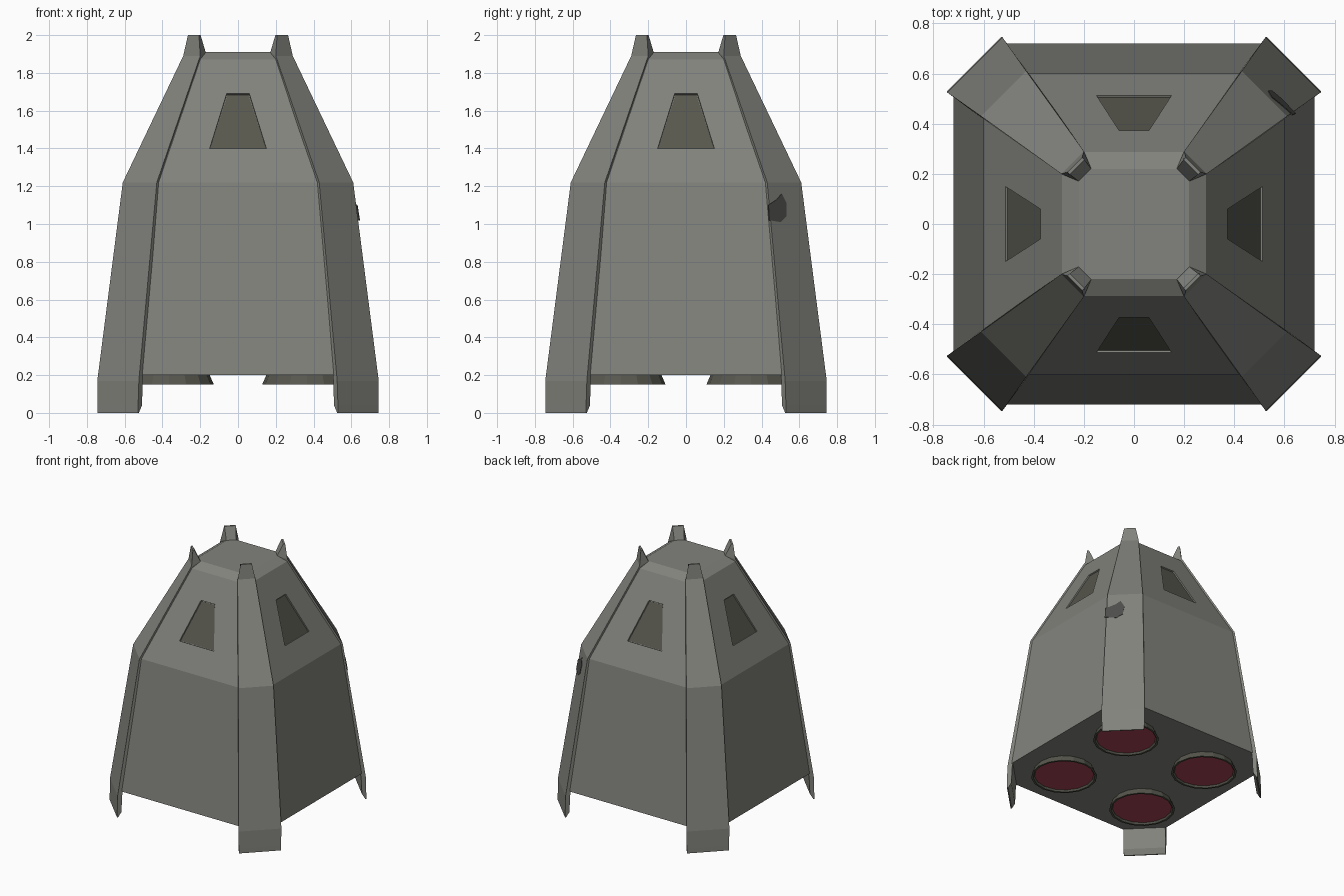
import bpy, bmesh, math
from mathutils import Vector, Matrix

if "Cube" in bpy.data.objects:
    bpy.data.objects.remove(bpy.data.objects["Cube"])


def material(name, rgb):
    m = bpy.data.materials.new(name)
    m.diffuse_color = (*rgb, 1)
    m.use_nodes = True
    m.node_tree.nodes["Principled BSDF"].inputs["Base Color"].default_value = m.diffuse_color
    return m


HULL = material("hull grey", (0.225, 0.225, 0.205))
GLASS = material("dark olive", (0.095, 0.095, 0.075))
RED = material("thruster red", (0.38, 0.06, 0.09))
PATCH = material("scorched grey", (0.075, 0.075, 0.07))


def make(name, bm, *mats):
    bmesh.ops.recalc_face_normals(bm, faces=bm.faces)
    me = bpy.data.meshes.new(name)
    bm.to_mesh(me)
    bm.free()
    for m in mats:
        me.materials.append(m)
    ob = bpy.data.objects.new(name, me)
    bpy.context.collection.objects.link(ob)
    return ob


def loft(bm, rings, cap=True):
    vs = [[bm.verts.new(p) for p in r] for r in rings]
    n = len(vs[0])
    for lo, hi in zip(vs, vs[1:]):
        for i in range(n):
            j = (i + 1) % n
            bm.faces.new((lo[i], lo[j], hi[j], hi[i]))
    if cap:
        bm.faces.new(vs[0][::-1])
        bm.faces.new(vs[-1])
    return vs


def turn(p, k):
    return Matrix.Rotation(k * math.pi / 2, 3, 'Z') @ Vector(p)


# Hull: square with cut corners, lofted through four heights
bm = bmesh.new()
loft(bm, [[turn(p, k) for k in range(4) for p in ((a, -b, z), (a, b, z))]
          for z, a, b in ((0.2, 0.72, 0.51), (1.22, 0.60, 0.42),
                          (1.87, 0.287, 0.20), (1.91, 0.22, 0.17))])
hull = make("hull", bm, HULL)


# Window outline on the sloping front face, pushed along the face normal
SLOPE = (0.60 - 0.287) / 0.65
NORMAL = Vector((0, -1, SLOPE)).normalized()


def window_ring(depth, shrink=0.0):
    pts = []
    for x, z in ((-0.15, 1.40), (0.15, 1.40), (0.06, 1.69), (-0.06, 1.69)):
        x -= math.copysign(shrink, x)
        z += shrink if z < 1.5 else -shrink
        pts.append(Vector((x, -(0.60 - (z - 1.22) * SLOPE), z)) + NORMAL * depth)
    return pts


# Recess each window into the hull
bm = bmesh.new()
for k in range(4):
    loft(bm, [[turn(p, k) for p in window_ring(d)] for d in (-0.014, 0.05)])
cutter = make("window_cutter", bm, HULL)
cutter.hide_render = True
mod = hull.modifiers.new("window recesses", 'BOOLEAN')
mod.operation = 'DIFFERENCE'
mod.solver = 'EXACT'
mod.object = cutter
bpy.context.view_layer.objects.active = hull
bpy.ops.object.modifier_apply(modifier=mod.name)
bpy.data.objects.remove(cutter)

# Window panes
for k, side in enumerate(("front", "right", "back", "left")):
    bm = bmesh.new()
    loft(bm, [[turn(p, k) for p in window_ring(d, 0.004)] for d in (-0.016, -0.008)])
    make(side + "_window", bm, GLASS)

# Corner legs: thin diagonal plates, (outer z, a, b, inner z, a, b)
LEG = ((0, 0.745, 0.53, 0, 0.738, 0.525),
       (0.04, 0.745, 0.529, 0.04, 0.722, 0.508),
       (0.17, 0.745, 0.525, 0.17, 0.717, 0.505),
       (1.22, 0.61, 0.43, 1.22, 0.588, 0.408),
       (1.89, 0.29, 0.20, 1.905, 0.22, 0.17),
       (2.0, 0.265, 0.207, 2.0, 0.256, 0.198))
for k, corner in enumerate(("back_right", "back_left", "front_left", "front_right")):
    bm = bmesh.new()
    loft(bm, [[turn(p, k) for p in ((a, b, z), (b, a, z), (d, c, w), (c, d, w))]
              for z, a, b, w, c, d in LEG])
    make(corner + "_leg", bm, HULL)

# Scorch mark: thin plate on the back right leg, given as (y, z)
bm = bmesh.new()
mark = ((0.44, 1.02), (0.435, 1.10), (0.48, 1.13), (0.505, 1.16),
        (0.53, 1.11), (0.53, 1.04), (0.50, 1.01))
loft(bm, [[(1.27 - 0.219 * (z - 0.17) - y + o, y + o, z) for y, z in mark]
          for o in (-0.002, 0.002)])
make("scorch_mark", bm, PATCH)

# Thrusters: flared rims with red discs
for sx, lx in ((-1, "left"), (1, "right")):
    for sy, ly in ((-1, "front"), (1, "back")):
        bm = bmesh.new()
        rings = [[(sx * 0.365 + r * math.cos(t * math.tau / 16),
                   sy * 0.345 + r * math.sin(t * math.tau / 16), z) for t in range(16)]
                 for r, z in ((0.213, 0.205), (0.237, 0.15), (0.222, 0.15), (0.213, 0.163))]
        vs = loft(bm, rings, cap=False)
        bm.faces.new(vs[0])
        bm.faces.new(vs[-1]).material_index = 1
        make(f"{ly}_{lx}_thruster", bm, GLASS, RED)
